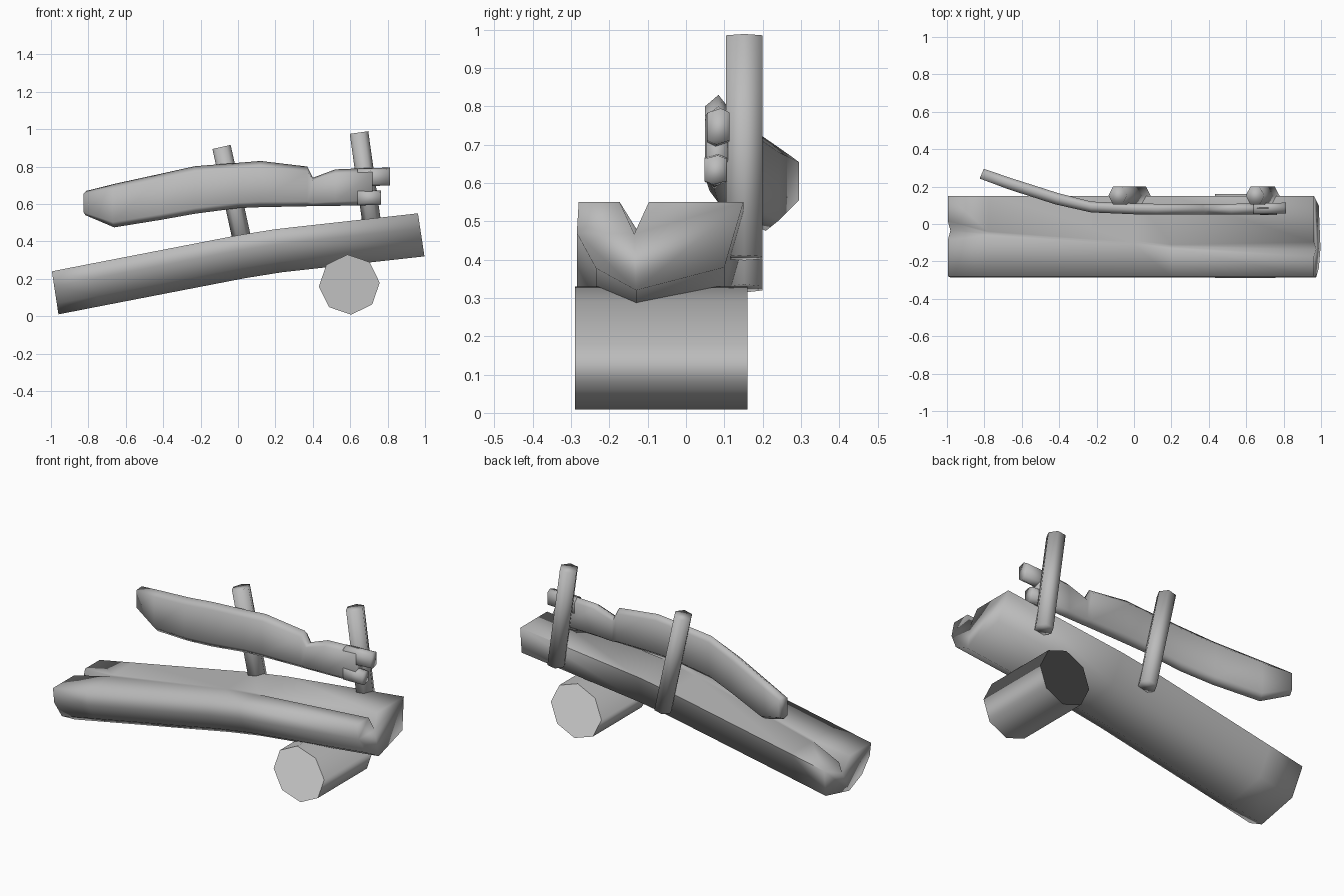
import bpy, bmesh, math
from mathutils import Vector

if "Cube" in bpy.data.objects:
    bpy.data.objects.remove(bpy.data.objects["Cube"])

wood = bpy.data.materials.new("grey_wood")
wood.use_nodes = True
GREY = (0.5, 0.5, 0.5, 1)
wood.diffuse_color = GREY
wood.node_tree.nodes["Principled BSDF"].inputs["Base Color"].default_value = GREY


def loft(name, rings, cap_inset=0.0, angle=100):
    """Skin a list of equal-length rings and close both ends."""
    bm = bmesh.new()
    rows = [[bm.verts.new(p) for p in ring] for ring in rings]
    n = len(rows[0])
    for a, b in zip(rows, rows[1:]):
        for i in range(n):
            j = (i + 1) % n
            bm.faces.new((a[i], a[j], b[j], b[i]))
    caps = [bm.faces.new(rows[0][::-1]), bm.faces.new(rows[-1])]
    if cap_inset:
        bmesh.ops.inset_individual(bm, faces=caps, thickness=cap_inset)
    bmesh.ops.recalc_face_normals(bm, faces=bm.faces)
    mesh = bpy.data.meshes.new(name)
    bm.to_mesh(mesh)
    bm.free()
    mesh.materials.append(wood)
    obj = bpy.data.objects.new(name, mesh)
    bpy.context.collection.objects.link(obj)
    bpy.ops.object.select_all(action="DESELECT")
    obj.select_set(True)
    bpy.context.view_layer.objects.active = obj
    bpy.ops.object.shade_smooth_by_angle(angle=math.radians(angle))
    return obj


# Seat: tilted half log whose ends are split by tapering cracks
def seat_ring(x, z, crack_y, crack_half, crack_depth):
    profile = [(-0.28, 0), (-0.285, 0.35), (-0.235, 0.75), (-0.13, 1),
               (0.1, 0.74), (0.15, 0),
               (crack_y + crack_half, 0), (crack_y, crack_depth), (crack_y - crack_half, 0)]
    return [Vector((x + 0.035 * d, y, z - 0.23 * d)) for y, d in profile]


loft("seat_log", [seat_ring(*s) for s in (
    (-0.995, 0.24, -0.035, 0.05, 0.38),
    (-0.78, 0.282, -0.05, 0.01, 0.0),
    (0.0, 0.433, -0.10, 0.01, 0.0),
    (0.2, 0.465, -0.12, 0.01, 0.0),
    (0.962, 0.55, -0.135, 0.038, 0.36))])


# Round log lying under the seat
def log_ring(y):
    return [Vector((0.595 + 0.163 * math.cos(a), y, 0.169 + 0.161 * math.sin(a)))
            for a in (math.tau * (i + 0.08) / 8 for i in range(8))]


loft("support_log", [log_ring(-0.29), log_ring(0.16)], cap_inset=0.05)


# Leaning six-sided posts behind the backrest
def post(name, bottom, top):
    lean = (Vector((top[0], 0, top[1])) - Vector((bottom[0], 0, bottom[1]))).normalized()
    side = Vector((lean.z, 0, -lean.x))
    rings = []
    for x, z in (bottom, top):
        centre = Vector((x, 0.152, z))
        rings.append([centre + side * 0.05 * math.cos(a) + Vector((0, 0.055 * math.sin(a), 0))
                      for a in (math.tau * i / 6 for i in range(6))])
    loft(name, rings)


post("left_post", (0.728, 0.405), (0.647, 0.982))
post("right_post", (0.04, 0.325), (-0.088, 0.905))


# Backrest: thin bowed plank that ends in two splintered prongs
def plank_ring(x, low, high, front, thick=0.058, skew=0.0):
    profile = [(0, 0.4), (0.12, 0), (0.88, 0), (1, 0.6), (0.88, 1), (0.12, 1)]
    return [Vector((x + skew * d, front + thick * d, low + (high - low) * t))
            for t, d in profile]


loft("backrest_plank", [plank_ring(*s) for s in (
    (-0.825, 0.54, 0.67, 0.243, 0.052, 0.022),
    (-0.67, 0.475, 0.708, 0.185, 0.058, 0.02),
    (-0.42, 0.515, 0.762, 0.105, 0.06, 0.015),
    (-0.23, 0.548, 0.802, 0.062),
    (0.0, 0.578, 0.82, 0.052),
    (0.12, 0.583, 0.83, 0.05),
    (0.37, 0.588, 0.80, 0.05),
    (0.4, 0.588, 0.74, 0.05),
    (0.52, 0.59, 0.785, 0.05),
    (0.72, 0.594, 0.793, 0.052))])
loft("backrest_upper_prong", [plank_ring(0.64, 0.692, 0.79, 0.053),
                              plank_ring(0.812, 0.70, 0.795, 0.056)])
loft("backrest_lower_prong", [plank_ring(0.64, 0.592, 0.68, 0.05),
                              plank_ring(0.765, 0.596, 0.672, 0.048)])
